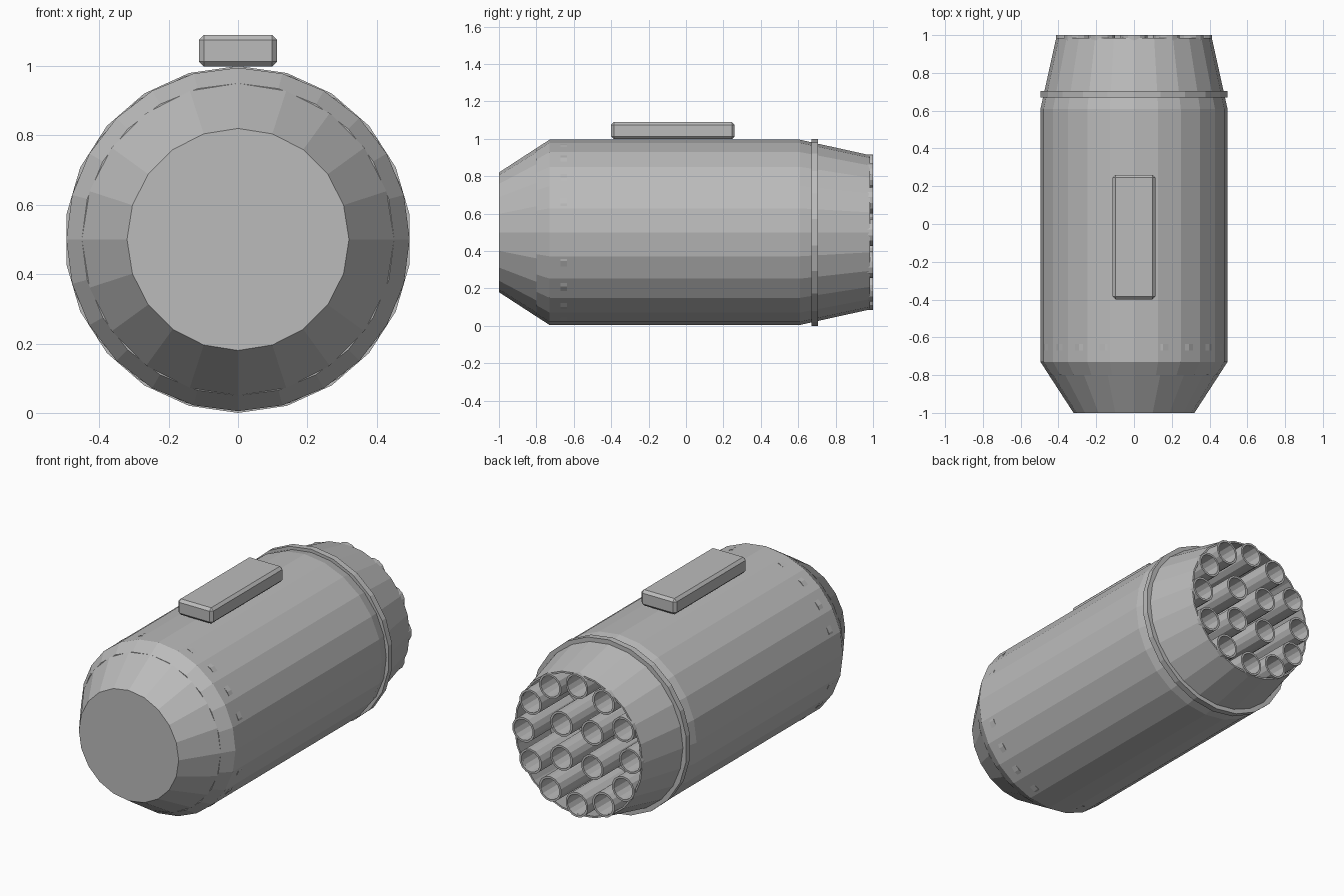
import bpy, bmesh, math

if "Cube" in bpy.data.objects:
    bpy.data.objects.remove(bpy.data.objects["Cube"])

metal = bpy.data.materials.new("grey_metal")
metal.diffuse_color = (0.5, 0.5, 0.5, 1)
metal.use_nodes = True
metal.node_tree.nodes["Principled BSDF"].inputs["Base Color"].default_value = metal.diffuse_color


def finish(name, bm):
    bmesh.ops.recalc_face_normals(bm, faces=bm.faces)
    mesh = bpy.data.meshes.new(name)
    bm.to_mesh(mesh)
    bm.free()
    mesh.materials.append(metal)
    obj = bpy.data.objects.new(name, mesh)
    bpy.context.collection.objects.link(obj)
    return obj


def lathe(name, profile, sides, cx=0.0, cz=0.5, loop=False):
    """Turn (y, radius) points around a lengthwise axis; radius 0 closes an end."""
    bm = bmesh.new()
    rings = []
    for y, r in profile:
        if r == 0:
            rings.append([bm.verts.new((cx, y, cz))] * sides)
            continue
        ring = []
        for i in range(sides):
            a = 2 * math.pi * i / sides
            ring.append(bm.verts.new((cx + r * math.sin(a), y, cz + r * math.cos(a))))
        rings.append(ring)
    pairs = list(zip(rings, rings[1:]))
    if loop:
        pairs.append((rings[-1], rings[0]))
    for a, b in pairs:
        for i in range(sides):
            j = (i + 1) % sides
            corners = list(dict.fromkeys((a[i], a[j], b[j], b[i])))
            bm.faces.new(corners)
    return finish(name, bm)


# Main shell: chamfered front shoulder, straight barrel, tapered open tail
lathe("pod_body", [(-0.8, 0), (-0.8, 0.45), (-0.73, 0.495), (0.61, 0.495),
                   (0.985, 0.412), (0.985, 0.402), (0.62, 0.47), (0.62, 0)], 24)

# Blunt nose cone
lathe("nose_cone", [(-0.79, 0), (-0.8, 0.45), (-1.0, 0.32), (-1.0, 0)], 20)

# Front band whose corners just break through the shell
lathe("front_band", [(-0.67, 0.48), (-0.67, 0.495), (-0.635, 0.495), (-0.635, 0.48)],
      20, loop=True)

# Clamp ring around the tail
lathe("tail_ring", [(0.67, 0.46), (0.67, 0.5), (0.705, 0.5), (0.705, 0.46)], 22, loop=True)

# Launch tubes: twelve around the rim and four in the middle
tube = [(0.62, 0.072), (1.0, 0.072), (1.0, 0.06), (0.64, 0.06), (0.64, 0)]
for count, radius, start in ((12, 0.343, 0), (4, 0.14, math.pi / 4)):
    for k in range(count):
        a = start + 2 * math.pi * k / count
        lathe("launch_tube", tube, 14, radius * math.sin(a), 0.5 + radius * math.cos(a))

# Bevelled mounting block on top
bm = bmesh.new()
bmesh.ops.create_cube(bm, size=1)
for v in bm.verts:
    v.co.x *= 0.225
    v.co.y = v.co.y * 0.66 - 0.07
    v.co.z = v.co.z * 0.092 + 1.044
block = finish("mounting_block", bm)
bevel = block.modifiers.new("edge_bevel", 'BEVEL')
bevel.width = 0.015
bevel.segments = 1
